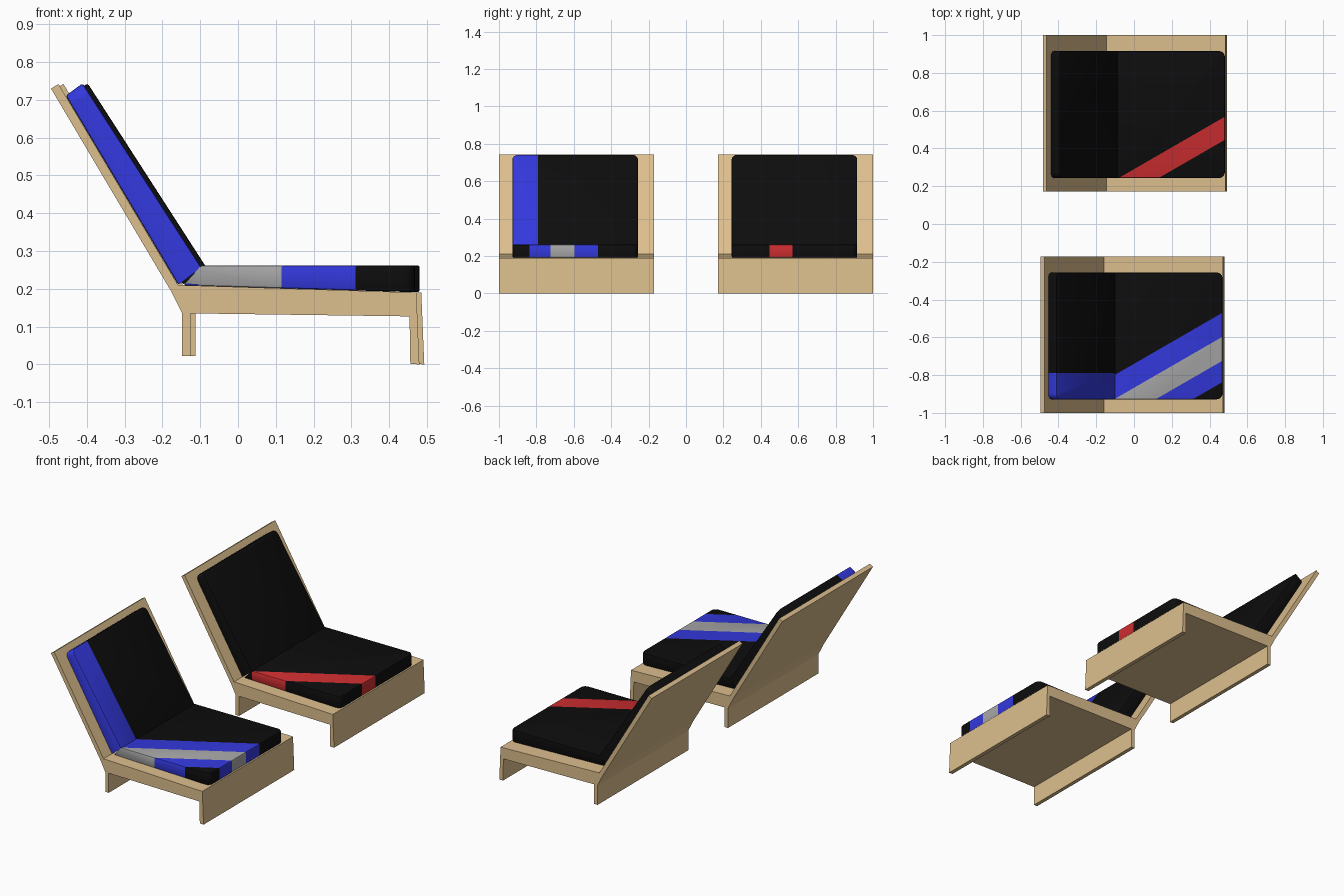
import bpy, bmesh
from mathutils import Vector

cube = bpy.data.objects.get("Cube")
if cube:
    bpy.data.objects.remove(cube)


def material(name, color):
    m = bpy.data.materials.new(name)
    m.use_nodes = True
    m.diffuse_color = (*color, 1)
    m.node_tree.nodes["Principled BSDF"].inputs["Base Color"].default_value = (*color, 1)
    return m


WOOD = material("pale wood", (0.72, 0.52, 0.27))
FABRIC = [
    material("black fabric", (0.004, 0.004, 0.004)),
    material("blue fabric", (0.033, 0.04, 0.72)),
    material("grey fabric", (0.39, 0.39, 0.39)),
    material("red fabric", (0.62, 0.027, 0.03)),
]
BLACK, BLUE, GREY, RED = range(4)


def extrude_profile(profile, y0, y1):
    """Solid made by sweeping an (x, z) outline along y."""
    bm = bmesh.new()
    face = bm.faces.new([bm.verts.new((x, y0, z)) for x, z in profile])
    swept = bmesh.ops.extrude_face_region(bm, geom=[face])["geom"]
    verts = [v for v in swept if isinstance(v, bmesh.types.BMVert)]
    bmesh.ops.translate(bm, verts=verts, vec=(0, y1 - y0, 0))
    bmesh.ops.recalc_face_normals(bm, faces=bm.faces)
    return bm


def finish(bm, name, materials, shift, smooth):
    bmesh.ops.translate(bm, verts=bm.verts, vec=shift)
    mesh = bpy.data.meshes.new(name)
    bm.to_mesh(mesh)
    bm.free()
    for m in materials:
        mesh.materials.append(m)
    ob = bpy.data.objects.new(name, mesh)
    bpy.context.collection.objects.link(ob)
    if smooth:
        bpy.ops.object.select_all(action="DESELECT")
        ob.select_set(True)
        bpy.context.view_layer.objects.active = ob
        bpy.ops.object.shade_smooth_by_angle(angle=0.6)


def cushion(name, profile, shift, normal, bands):
    """Pad with a rounded free end; bands are (upper limit along normal, colour)."""
    bm = extrude_profile(profile, -0.928, -0.257)
    # round the two corners of the free end
    ends = [Vector(p) for p in profile[2:]]

    def at_end(v):
        return min((Vector((v.co.x, v.co.z)) - p).length for p in ends) < 1e-4

    corners = [e for e in bm.edges if all(at_end(v) for v in e.verts)
               and abs(e.verts[0].co.y - e.verts[1].co.y) < 1e-4]
    bmesh.ops.bevel(bm, geom=corners, offset=0.03, segments=6, profile=0.5, affect="EDGES")
    # soften the rim of the two broad faces
    run = Vector(profile[2]) - Vector(profile[1])
    broad = Vector((-run.y, 0, run.x)).normalized()
    bm.normal_update()
    caps = {f for f in bm.faces if abs(f.normal.dot(broad)) > 0.95}
    rim = [e for e in bm.edges if len(caps.intersection(e.link_faces)) == 1]
    bmesh.ops.bevel(bm, geom=rim, offset=0.006, segments=2, profile=0.5, affect="EDGES")
    # cut the stripes and colour them
    normal = Vector(normal).normalized()
    for limit, _ in bands[:-1]:
        bmesh.ops.bisect_plane(bm, geom=bm.verts[:] + bm.edges[:] + bm.faces[:],
                               plane_co=normal * limit, plane_no=normal)
    bm.normal_update()
    for f in bm.faces:
        t = f.calc_center_median().dot(normal)
        f.material_index = next(c for limit, c in bands if t < limit)
        # the outer side stays in one colour at its rear end
        if f.material_index == BLUE and f.normal.y < -0.9 and len(bands) == 5 \
                and f.calc_center_median().x < 0:
            f.material_index = GREY
    finish(bm, name, FABRIC, shift, True)


FRAME = [(-0.148, 0.022), (-0.126, 0.022), (-0.126, 0.135), (0.454, 0.127),
         (0.456, 0.001), (0.48, 0), (0.472, 0.19), (-0.159, 0.21),
         (-0.475, 0.742), (-0.495, 0.73), (-0.178, 0.195), (-0.148, 0.135)]
SEAT = [(-0.145, 0.209), (-0.097, 0.262), (0.468, 0.262), (0.468, 0.191)]
BACK = [(-0.158, 0.21), (-0.097, 0.257), (-0.411, 0.744), (-0.456, 0.711)]
DIAGONAL = (-0.5, 0.866, 0)
ACROSS = (0, 1, 0)
END = 9


def lounge_chair(side, shift, seat_bands, back_bands):
    finish(extrude_profile(FRAME, -1, -0.172), side + "_chair_frame", [WOOD], shift, False)
    cushion(side + "_seat_cushion", SEAT, shift, DIAGONAL, seat_bands)
    cushion(side + "_back_cushion", BACK, shift, ACROSS, back_bands)


# striped blue and grey chair
lounge_chair("front", (0, 0, 0),
             [(-0.959, BLACK), (-0.861, BLUE), (-0.751, GREY), (-0.641, BLUE), (END, BLACK)],
             [(-0.79, BLUE), (END, BLACK)])

# chair with a single red stripe
lounge_chair("rear", (0.013, 1.172, 0),
             [(-0.863, BLACK), (-0.757, RED), (END, BLACK)],
             [(END, BLACK)])
